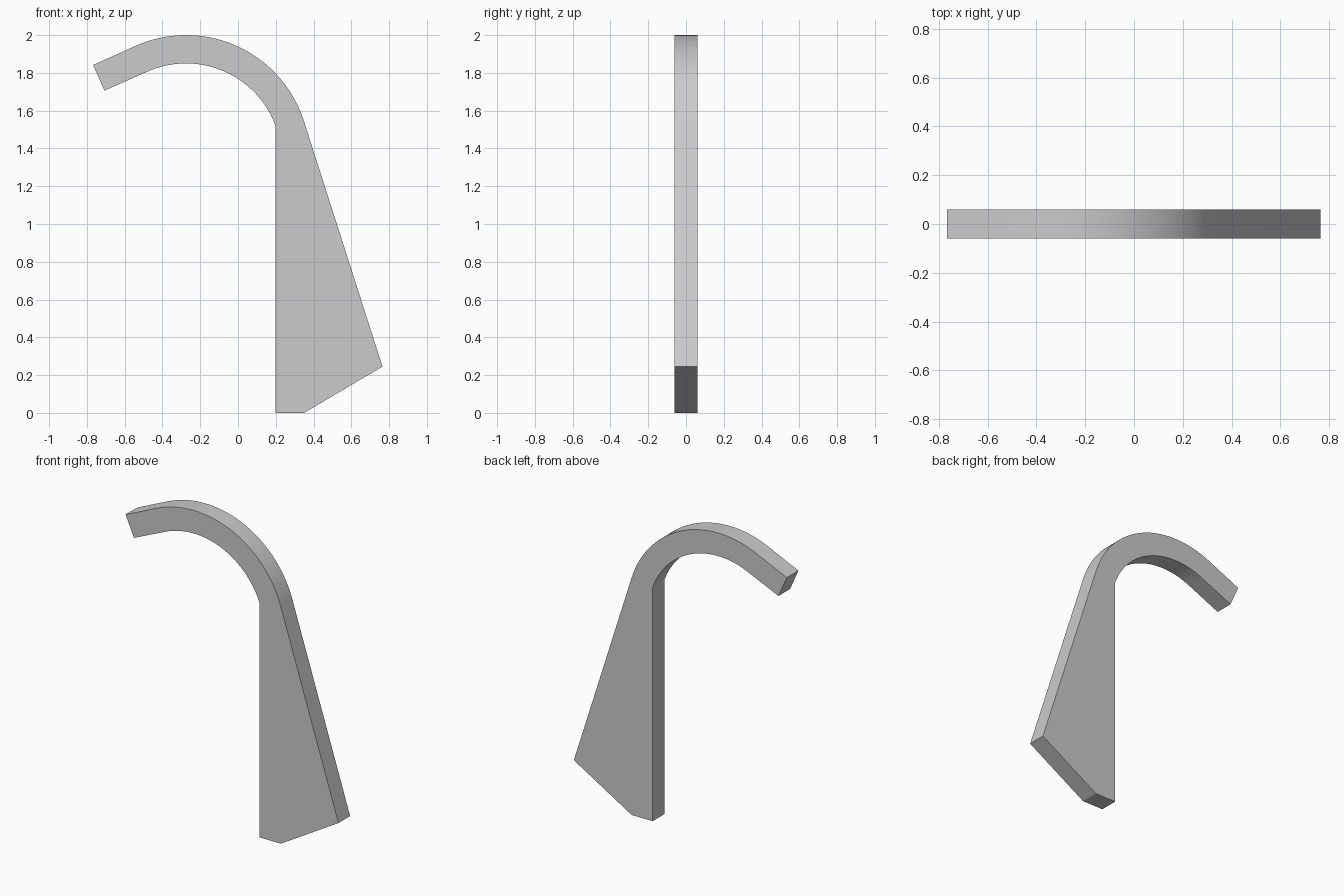
import bpy
import bmesh
from math import cos, sin, radians

cube = bpy.data.objects.get("Cube")
if cube:
    bpy.data.objects.remove(cube, do_unlink=True)

HALF_DEPTH = 0.06
CENTRE_X, CENTRE_Z = -0.275, 1.345
OUTER, INNER = 0.655, 0.505
STEPS = 40


def arc(radius, start, end):
    """Points of a circular arc in the xz plane, angles in degrees."""
    angles = [radians(start + (end - start) * i / STEPS) for i in range(STEPS + 1)]
    return [(CENTRE_X + radius * cos(a), CENTRE_Z + radius * sin(a)) for a in angles]


# Plain grey material
grey = bpy.data.materials.new("plain grey")
grey.use_nodes = True
colour = (0.6, 0.6, 0.6, 1)
grey.diffuse_color = colour
grey.node_tree.nodes["Principled BSDF"].inputs["Base Color"].default_value = colour

# Outline: tapered foot, outer bend, arm tip, inner bend
foot = [(0.198, 0), (0.35, 0), (0.765, 0.245)]
tip = [(-0.767, 1.842), (-0.707, 1.706)]
outline = foot + arc(OUTER, 18, 114) + tip + arc(INNER, 114, 20.4)

# Extrude the outline through the depth
bm = bmesh.new()
face = bm.faces.new([bm.verts.new((x, -HALF_DEPTH, z)) for x, z in outline])
result = bmesh.ops.extrude_face_region(bm, geom=[face])
back = [v for v in result["geom"] if isinstance(v, bmesh.types.BMVert)]
bmesh.ops.translate(bm, verts=back, vec=(0, 2 * HALF_DEPTH, 0))
bmesh.ops.recalc_face_normals(bm, faces=bm.faces)

mesh = bpy.data.meshes.new("hooked_bracket")
bm.to_mesh(mesh)
bm.free()
mesh.materials.append(grey)
bracket = bpy.data.objects.new("hooked_bracket", mesh)
bpy.context.collection.objects.link(bracket)

# Smooth the bend, keep the corners sharp
bpy.ops.object.select_all(action="DESELECT")
bracket.select_set(True)
bpy.context.view_layer.objects.active = bracket
bpy.ops.object.shade_smooth_by_angle(angle=radians(15))
